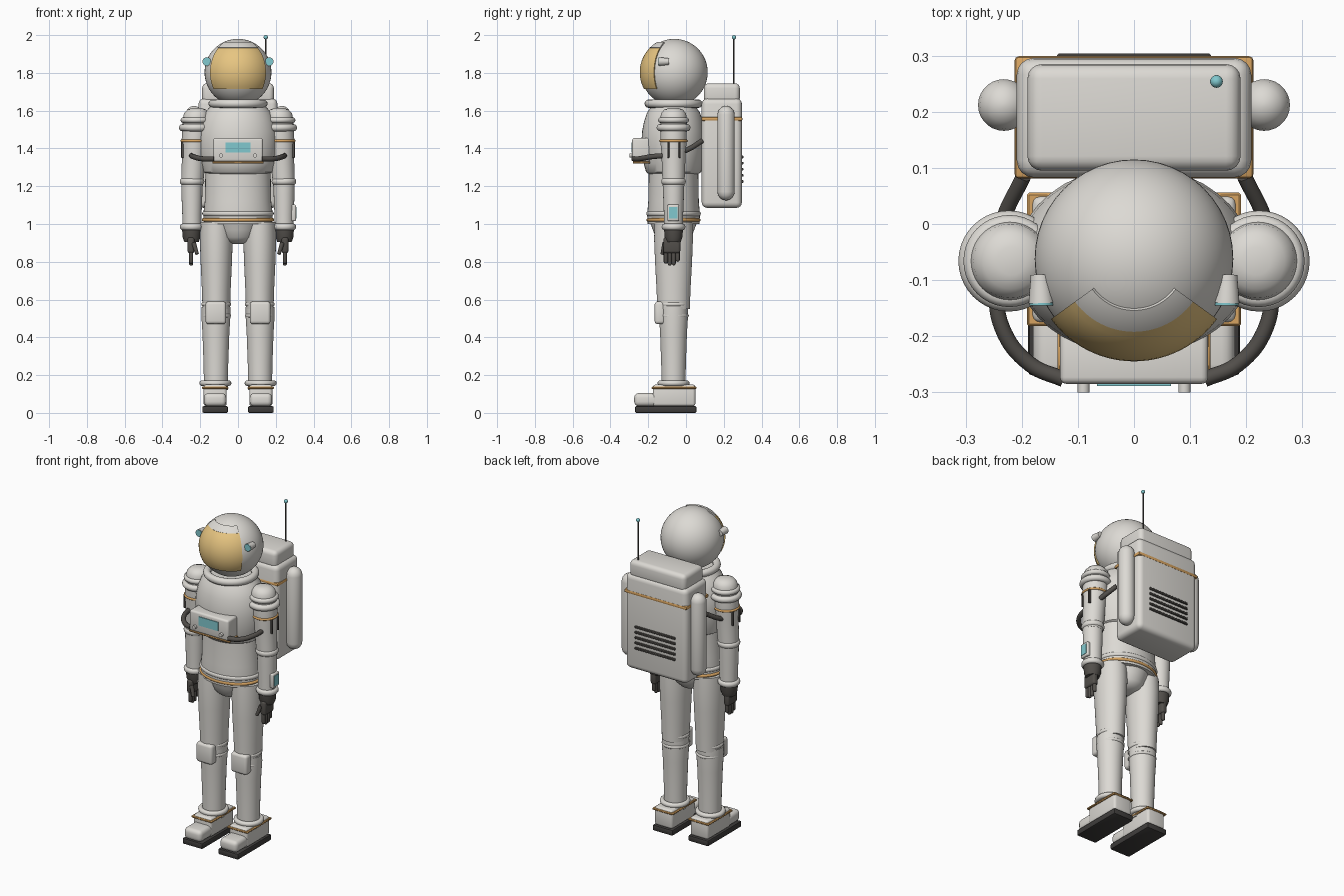
import bpy, bmesh, math
from mathutils import Vector

if "Cube" in bpy.data.objects:
    bpy.data.objects.remove(bpy.data.objects["Cube"])

CY = -0.066  # depth of the body axis


def material(name, rgb):
    m = bpy.data.materials.new(name)
    m.diffuse_color = (*rgb, 1)
    m.use_nodes = True
    m.node_tree.nodes["Principled BSDF"].inputs["Base Color"].default_value = m.diffuse_color
    return m


SUIT = material("suit_grey", (0.72, 0.70, 0.66))
ORANGE = material("orange_trim", (0.68, 0.37, 0.12))
GOLD = material("gold_visor", (0.80, 0.56, 0.22))
TEAL = material("teal_light", (0.22, 0.58, 0.62))
DARK = material("dark_rubber", (0.085, 0.078, 0.07))
SOLE = material("sole_black", (0.05, 0.047, 0.045))


def finish(bm, name, mat):
    bmesh.ops.recalc_face_normals(bm, faces=bm.faces)
    me = bpy.data.meshes.new(name)
    bm.to_mesh(me)
    bm.free()
    me.materials.append(mat)
    ob = bpy.data.objects.new(name, me)
    bpy.context.collection.objects.link(ob)
    bpy.ops.object.select_all(action='DESELECT')
    ob.select_set(True)
    bpy.context.view_layer.objects.active = ob
    bpy.ops.object.shade_smooth_by_angle(angle=math.radians(40))
    return ob


def box(name, mat, x, y, z, bevel=0.0, segs=3):
    """Box from (low, high) ranges, with rounded edges."""
    bm = bmesh.new()
    bmesh.ops.create_cube(bm, size=1)
    for v in bm.verts:
        v.co = [(r[0] + r[1]) / 2 + c * (r[1] - r[0]) for c, r in zip(v.co, (x, y, z))]
    if bevel:
        bmesh.ops.bevel(bm, geom=bm.edges[:], offset=bevel, segments=segs,
                        profile=0.5, affect='EDGES')
    return finish(bm, name, mat)


def lathe(name, mat, profile, cx=0, cy=CY, sy=1.0, lean=0.0, closed=False, n=40):
    """Revolve (radius, z) points about z; sy squashes depth, lean shears x."""
    bm = bmesh.new()
    z0 = profile[0][1]
    rows = []
    for r, z in profile:
        rows.append([bm.verts.new((cx + lean * (z - z0) + r * math.cos(2 * math.pi * i / n),
                                   cy + sy * r * math.sin(2 * math.pi * i / n), z))
                     for i in range(n)])
    pairs = list(zip(rows, rows[1:])) + ([(rows[-1], rows[0])] if closed else [])
    for a, b in pairs:
        for i in range(n):
            j = (i + 1) % n
            bm.faces.new((a[i], a[j], b[j], b[i]))
    if not closed:
        bm.faces.new(rows[0])
        bm.faces.new(rows[-1])
    return finish(bm, name, mat)


def ring(name, mat, radius, z, thick, cx=0, sy=1.0, tall=1.0):
    pts = [(radius + thick * math.cos(a * math.pi / 6), z + tall * thick * math.sin(a * math.pi / 6))
           for a in range(12)]
    return lathe(name, mat, pts, cx, sy=sy, closed=True)


def capsule(name, mat, r, z0, z1, cx, cy, n=20):
    arc = [math.radians(a) for a in (5, 20, 40, 65, 90)]
    low = [(r * math.sin(a), z0 + r - r * math.cos(a)) for a in arc]
    high = [(p, z0 + z1 - z) for p, z in reversed(low)]
    return lathe(name, mat, low + high, cx, cy, n=n)


def rod(name, mat, a, b, r1, r2, n=24):
    a, b = Vector(a), Vector(b)
    bm = bmesh.new()
    bmesh.ops.create_cone(bm, cap_ends=True, segments=n, radius1=r1, radius2=r2, depth=(b - a).length)
    q = (b - a).to_track_quat('Z', 'Y')
    for v in bm.verts:
        v.co = q @ v.co + (a + b) / 2
    return finish(bm, name, mat)


def ball(name, mat, c, r, u=48, v=32):
    bm = bmesh.new()
    bmesh.ops.create_uvsphere(bm, u_segments=u, v_segments=v, radius=r)
    bmesh.ops.translate(bm, verts=bm.verts, vec=c)
    return finish(bm, name, mat)


def hose(name, mat, pts, r):
    cu = bpy.data.curves.new(name, 'CURVE')
    cu.dimensions = '3D'
    cu.bevel_depth, cu.bevel_resolution, cu.resolution_u, cu.use_fill_caps = r, 3, 8, True
    sp = cu.splines.new('BEZIER')
    sp.bezier_points.add(len(pts) - 1)
    for p, co in zip(sp.bezier_points, pts):
        p.co = co
        p.handle_left_type = p.handle_right_type = 'AUTO'
    cu.materials.append(mat)
    ob = bpy.data.objects.new(name, cu)
    bpy.context.collection.objects.link(ob)
    bpy.ops.object.select_all(action='DESELECT')
    ob.select_set(True)
    bpy.context.view_layer.objects.active = ob
    bpy.ops.object.convert(target='MESH')


HEAD = Vector((0, -0.062, 1.803))


def shell_patch(name, mat, az, el0, el1, r0, r1, n=28, m=14):
    """Curved plate on the helmet between two elevations."""
    bm = bmesh.new()
    grid = {}
    for k, r in enumerate((r0, r1)):
        for i in range(n + 1):
            for j in range(m + 1):
                a = math.radians(-az + 2 * az * i / n)
                e = math.radians(el0 + (el1 - el0) * j / m)
                d = Vector((math.sin(a) * math.cos(e), -math.cos(a) * math.cos(e), math.sin(e)))
                grid[k, i, j] = bm.verts.new(HEAD + r * d)
    for i in range(n):
        for j in range(m):
            for k in (0, 1):
                bm.faces.new([grid[k, i + a, j + b] for a, b in ((0, 0), (1, 0), (1, 1), (0, 1))])
        for j in (0, m):
            bm.faces.new((grid[0, i, j], grid[0, i + 1, j], grid[1, i + 1, j], grid[1, i, j]))
    for j in range(m):
        for i in (0, n):
            bm.faces.new((grid[0, i, j], grid[0, i, j + 1], grid[1, i, j + 1], grid[1, i, j]))
    return finish(bm, name, mat)


# Helmet, visor and neck
ball("helmet", SUIT, HEAD, 0.177)
shell_patch("visor", GOLD, 54, -29, 45, 0.170, 0.183)
shell_patch("visor_brow", SUIT, 54, 45, 60, 0.170, 0.184)
ring("neck_ring", SUIT, 0.135, 1.637, 0.022, sy=0.98)

# Torso
lathe("chest", SUIT, [(0.165, 1.265), (0.182, 1.275), (0.197, 1.32), (0.208, 1.38), (0.212, 1.44),
                      (0.208, 1.49), (0.196, 1.54), (0.175, 1.59), (0.145, 1.625)], sy=0.8)
lathe("abdomen", SUIT, [(0.18, 1.0), (0.184, 1.05), (0.176, 1.12), (0.172, 1.30)], sy=0.76)
ring("waist_ring", SUIT, 0.176, 1.055, 0.014, sy=0.76)
ring("belt", ORANGE, 0.183, 1.022, 0.009, sy=0.745)
lathe("pelvis", SUIT, [(0.03, 0.895), (0.07, 0.905), (0.095, 0.93), (0.11, 0.97), (0.125, 1.01)], sy=1.0)

# Chest control box
box("control_box", SUIT, (-0.132, 0.132), (-0.285, -0.19), (1.33, 1.455), 0.012)
box("control_box_trim", ORANGE, (-0.136, 0.136), (-0.281, -0.19), (1.319, 1.331), 0.003, 1)
box("control_screen", TEAL, (-0.066, 0.066), (-0.289, -0.283), (1.378, 1.432))

# Backpack
box("backpack", SUIT, (-0.209, 0.209), (0.083, 0.296), (1.085, 1.665), 0.03, 4)
box("backpack_cap", SUIT, (-0.19, 0.19), (0.095, 0.285), (1.64, 1.745), 0.026, 4)
box("backpack_strap", ORANGE, (-0.213, 0.213), (0.081, 0.299), (1.546, 1.567), 0.008, 2)
for i in range(5):
    z = 1.225 + 0.0325 * i
    box("vent_slat", DARK, (-0.137, 0.137), (0.288, 0.304), (z - 0.007, z + 0.007), 0.003, 1)
rod("antenna", DARK, (0.147, 0.254, 1.73), (0.147, 0.254, 1.985), 0.004, 0.004, 10)
ball("antenna_tip", TEAL, (0.147, 0.254, 1.9885), 0.0115, 12, 8)

for s in (-1, 1):
    def mx(a, b):
        return tuple(sorted((s * a, s * b)))

    # Helmet lamps, control knobs, air hoses and tanks
    rod("lamp", SUIT, (s * 0.165, -0.141, 1.86), (s * 0.167, -0.09, 1.86), 0.023, 0.017)
    rod("lamp_lens", TEAL, (s * 0.165, -0.145, 1.86), (s * 0.165, -0.140, 1.86), 0.021, 0.021)
    rod("control_knob", SUIT, (s * 0.09, -0.30, 1.363), (s * 0.09, -0.28, 1.363), 0.011, 0.011, 16)
    hose("air_hose", DARK, [(s * 0.125, -0.277, 1.345), (s * 0.185, -0.25, 1.345), (s * 0.235, -0.185, 1.356),
                            (s * 0.245, -0.10, 1.365), (s * 0.235, 0.0, 1.39), (s * 0.197, 0.085, 1.44)], 0.014)
    capsule("air_tank", SUIT, 0.046, 1.125, 1.625, s * 0.232, 0.212, 28)

    # Arm
    lathe("upper_arm", SUIT, [(0.057, 1.20), (0.06, 1.26), (0.064, 1.38), (0.07, 1.44), (0.07, 1.56),
                              (0.066, 1.585), (0.05, 1.605), (0.025, 1.614)], s * 0.243, lean=-s * 0.06)
    ring("shoulder_ring", SUIT, 0.071, 1.51, 0.019, s * 0.223)
    ring("shoulder_seal", SUIT, 0.067, 1.55, 0.015, s * 0.222)
    ring("arm_band", ORANGE, 0.069, 1.44, 0.007, s * 0.229)
    for y in (-0.093, -0.034):
        box("arm_strap", DARK, mx(0.285, 0.301), (y - 0.005, y + 0.005), (1.35, 1.435), 0.002, 1)
    ring("elbow_ring", SUIT, 0.053, 1.225, 0.012, s * 0.243, tall=1.4)
    lathe("forearm", SUIT, [(0.05, 0.97), (0.051, 1.05), (0.055, 1.15), (0.056, 1.22)], s * 0.244)
    ring("wrist_ring", SUIT, 0.05, 0.985, 0.013, s * 0.245, tall=1.3)

    # Glove
    lathe("glove_cuff", DARK, [(0.038, 0.905), (0.047, 0.93), (0.05, 0.972)], s * 0.246)
    box("palm", DARK, mx(0.231, 0.267), (-0.12, -0.03), (0.845, 0.93), 0.013)
    for i, z in enumerate((0.79, 0.779, 0.781, 0.80)):
        capsule("finger", DARK, 0.011, z, 0.87, s * 0.248, -0.107 + 0.021 * i, 12)
    rod("thumb", DARK, (s * 0.235, -0.112, 0.90), (s * 0.216, -0.126, 0.84), 0.013, 0.009, 12)

    # Leg
    lathe("thigh", SUIT, [(0.073, 0.55), (0.076, 0.65), (0.083, 0.80), (0.087, 0.92), (0.085, 1.01)],
          s * 0.115, sy=1.18, lean=0.0)
    ring("knee_ring_upper", SUIT, 0.067, 0.575, 0.012, s * 0.115, sy=1.04)
    lathe("shin", SUIT, [(0.063, 0.12), (0.065, 0.25), (0.071, 0.42), (0.076, 0.50), (0.076, 0.56)], s * 0.117)
    ring("knee_ring_lower", SUIT, 0.067, 0.515, 0.011, s * 0.115, sy=1.04)
    box("knee_pad", SUIT, mx(0.063, 0.172), (-0.166, -0.11), (0.47, 0.59), 0.016)
    ring("ankle_ring", SUIT, 0.07, 0.157, 0.015, s * 0.12)

    # Boot
    box("boot", SUIT, mx(0.06, 0.182), (-0.176, 0.05), (0.035, 0.15), 0.015)
    box("boot_strap", ORANGE, mx(0.051, 0.191), (-0.182, 0.056), (0.127, 0.139), 0.004, 1)
    box("toe_cap", SUIT, mx(0.062, 0.180), (-0.274, -0.14), (0.035, 0.105), 0.024, 4)
    box("boot_sole", SOLE, mx(0.053, 0.189), (-0.27, 0.056), (0.0, 0.036), 0.008, 2)

# Forearm display on one arm
box("wrist_display", SUIT, (0.28, 0.307), (-0.099, -0.037), (1.015, 1.103), 0.008)
box("wrist_screen", TEAL, (0.304, 0.309), (-0.09, -0.046), (1.028, 1.09))
